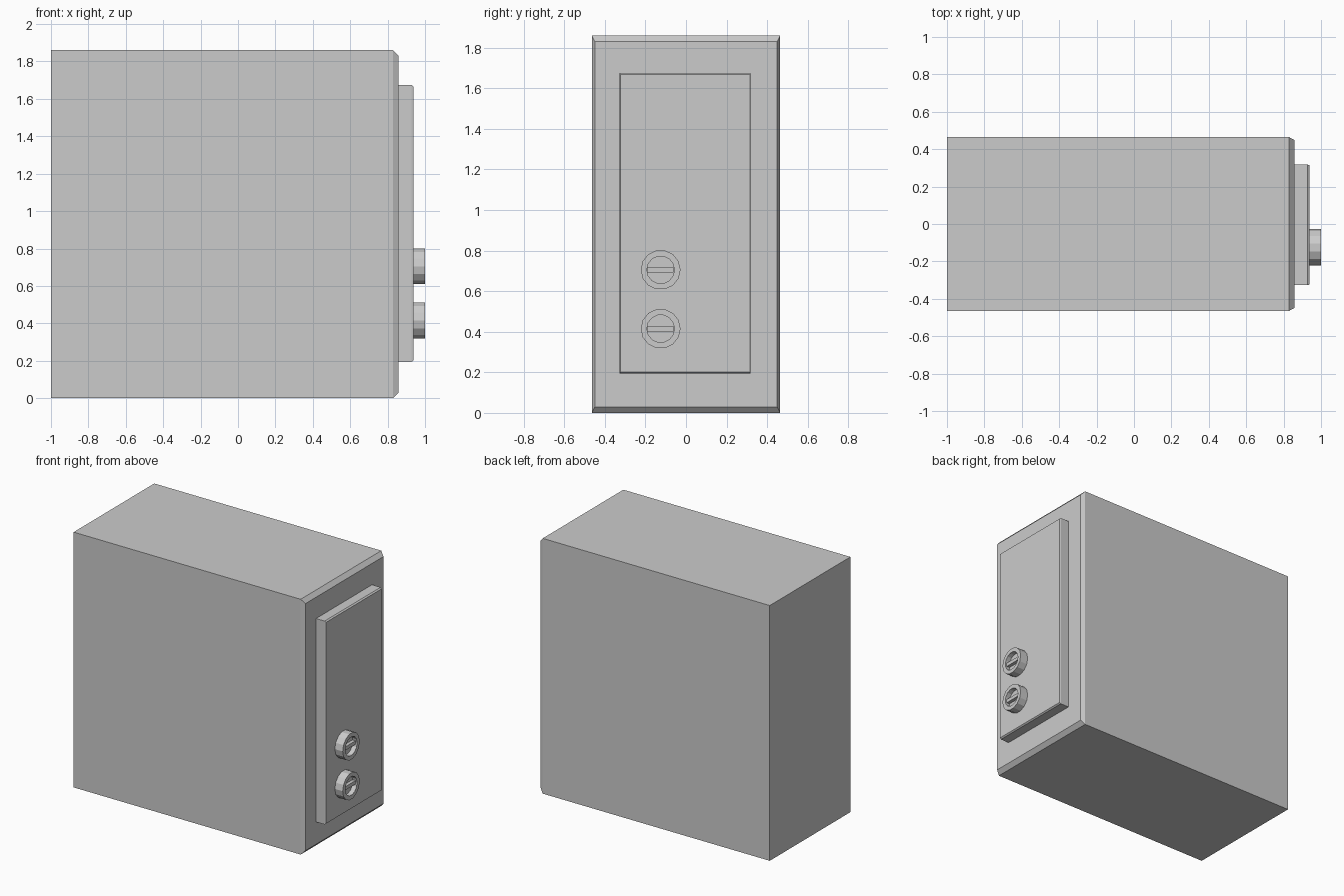
import bpy, bmesh
from math import cos, sin, pi

if "Cube" in bpy.data.objects:
    bpy.data.objects.remove(bpy.data.objects["Cube"])


def loft(name, rings, cap_start=True):
    """Skin a list of equal-length rings and cap the ends."""
    bm = bmesh.new()
    loops = [[bm.verts.new(p) for p in ring] for ring in rings]
    n = len(loops[0])
    for a, b in zip(loops, loops[1:]):
        for i in range(n):
            j = (i + 1) % n
            bm.faces.new((a[i], a[j], b[j], b[i]))
    if cap_start:
        bm.faces.new(loops[0][::-1])
    bm.faces.new(loops[-1])
    bm.normal_update()
    bmesh.ops.recalc_face_normals(bm, faces=bm.faces)
    mesh = bpy.data.meshes.new(name)
    bm.to_mesh(mesh)
    bm.free()
    obj = bpy.data.objects.new(name, mesh)
    bpy.context.collection.objects.link(obj)
    return obj


def rect(x, y0, y1, z0, z1, dy=0.0, dz=0.0):
    """Rectangle facing +x, inset by dy and dz."""
    return [(x, y0 + dy, z0 + dz), (x, y1 - dy, z0 + dz),
            (x, y1 - dy, z1 - dz), (x, y0 + dy, z1 - dz)]


def circle(x, r, cy, cz, sides=14):
    return [(x, cy + r * cos(2 * pi * i / sides), cz + r * sin(2 * pi * i / sides))
            for i in range(sides)]


# Main housing with a chamfered end
body = (-0.464, 0.464, 0.0, 1.86)
loft("housing", [rect(-1.0, *body), rect(0.83, *body), rect(0.858, *body, 0.015, 0.03)])

# Raised faceplate with a fine chamfer
plate = (-0.327, 0.318, 0.193, 1.675)
loft("faceplate", [rect(0.858, *plate), rect(0.927, *plate),
                   rect(0.937, *plate, 0.003, 0.008)])

# Two recessed round locks, each with a crossbar
KY = -0.125
for label, kz in (("lower", 0.415), ("upper", 0.705)):
    loft(label + "_lock_ring", [circle(0.937, 0.098, KY, kz), circle(1.0, 0.098, KY, kz),
                                circle(1.0, 0.068, KY, kz), circle(0.965, 0.068, KY, kz)])
    bar = (KY - 0.064, KY + 0.064, kz - 0.013, kz + 0.013)
    loft(label + "_lock_bar", [rect(0.965, *bar), rect(0.99, *bar)])
